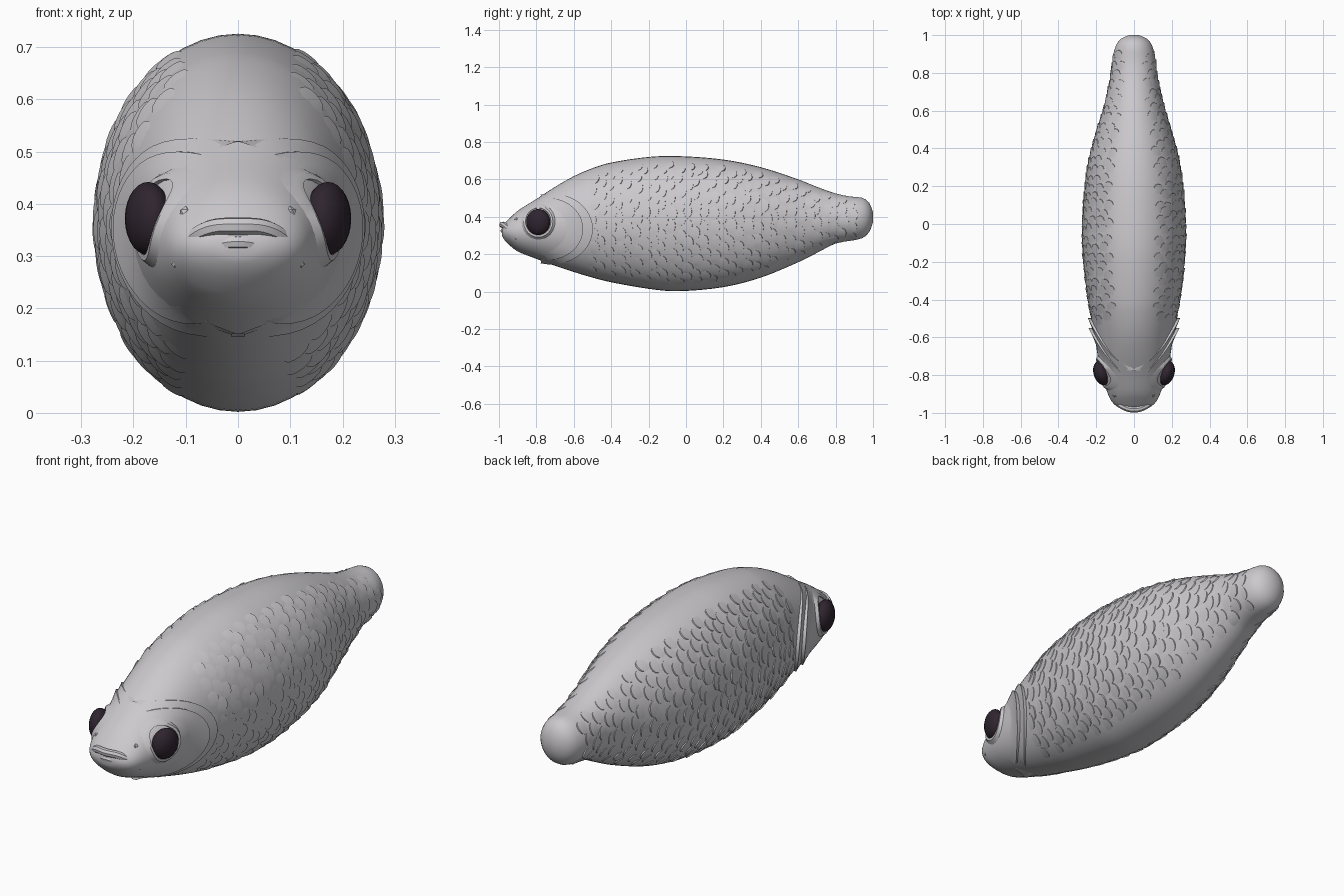
import bpy, bmesh, math, random
from mathutils import Vector

if "Cube" in bpy.data.objects:
    bpy.data.objects.remove(bpy.data.objects["Cube"])

random.seed(4)


def material(name, rgb):
    m = bpy.data.materials.new(name)
    m.diffuse_color = (*rgb, 1)
    m.use_nodes = True
    m.node_tree.nodes["Principled BSDF"].inputs["Base Color"].default_value = m.diffuse_color
    return m


SILVER = material("silver grey", (0.60, 0.585, 0.61))
DARK = material("dark plum", (0.028, 0.018, 0.028))

# Body stations: y, bottom z, top z, half width
ST = [(-0.985, .30, .345, .045), (-0.97, .275, .365, .085), (-0.94, .245, .395, .118),
      (-0.9, .215, .432, .138), (-0.8, .175, .495, .172), (-0.7, .138, .56, .192),
      (-0.6, .105, .617, .207), (-0.5, .075, .66, .226), (-0.4, .05, .69, .245),
      (-0.2, .015, .72, .268), (-0.05, .002, .725, .274), (0.2, .024, .706, .261),
      (0.4, .075, .665, .226), (0.6, .157, .60, .166), (0.7, .207, .56, .141),
      (0.8, .257, .525, .122), (0.88, .272, .508, .112), (0.94, .285, .502, .098),
      (0.98, .318, .475, .07), (1.0, .37, .425, .025)]


def section(y):
    """Smoothly interpolated bottom, top and half width at y."""
    y = min(max(y, ST[0][0]), ST[-1][0])
    i = max(k for k in range(len(ST) - 1) if ST[k][0] <= y)
    a, b = ST[i], ST[i + 1]
    p, q = ST[max(i - 1, 0)], ST[min(i + 2, len(ST) - 1)]
    d = b[0] - a[0]
    t = (y - a[0]) / d
    out = []
    for k in (1, 2, 3):
        m0 = (b[k] - p[k]) / (b[0] - p[0]) * d
        m1 = (q[k] - a[k]) / (q[0] - a[0]) * d
        out.append((2*t**3 - 3*t*t + 1) * a[k] + (t**3 - 2*t*t + t) * m0
                   + (3*t*t - 2*t**3) * b[k] + (t**3 - t*t) * m1)
    return out


def skin(y, ang, lift=0.0):
    """Point on the body at y and angle around it, raised by lift."""
    lo, hi, w = section(y)
    return Vector(((w + lift) * math.cos(ang), y,
                   (lo + hi) / 2 + ((hi - lo) / 2 + lift) * math.sin(ang)))


def side_x(y, z):
    lo, hi, w = section(y)
    s = (z - (lo + hi) / 2) / ((hi - lo) / 2)
    return w * math.sqrt(max(0.0, 1 - s * s))


def finish(bm, name, mat, angle=35):
    bmesh.ops.recalc_face_normals(bm, faces=bm.faces)
    me = bpy.data.meshes.new(name)
    bm.to_mesh(me)
    bm.free()
    me.materials.append(mat)
    ob = bpy.data.objects.new(name, me)
    bpy.context.collection.objects.link(ob)
    bpy.ops.object.select_all(action='DESELECT')
    ob.select_set(True)
    bpy.context.view_layer.objects.active = ob
    bpy.ops.object.shade_smooth_by_angle(angle=math.radians(angle))
    return ob


def grid(bm, rows, closed=False):
    """Skin a list of equally long point rows."""
    vs = [[bm.verts.new(p) for p in r] for r in rows]
    n = len(vs[0])
    for a, b in zip(vs, vs[1:]):
        for j in range(n if closed else n - 1):
            k = (j + 1) % n
            bm.faces.new((a[j], a[k], b[k], b[j]))
    return vs


# Body: lofted oval sections
ys = []
for a, b in zip(ST, ST[1:]):
    n = 4 if b[0] - a[0] > 0.09 else 2
    ys += [a[0] + (b[0] - a[0]) * k / n for k in range(n)]
ys.append(1.0)
bm = bmesh.new()
rings = grid(bm, [[skin(y, math.tau * j / 48) for j in range(48)] for y in ys], True)
bm.faces.new(rings[0])
bm.faces.new(rings[-1])
finish(bm, "body", SILVER)

# Scales: staggered rows of little crescents with a raised trailing edge
bm = bmesh.new()
for sx in (0, 1):
    for col in range(31):
        y0 = -0.50 + col * 0.046
        lo, hi, w = section(y0)
        h = (hi - lo) / 2
        rows = max(4, round(2.3 * (h + w) / 2 / 0.075))
        for r in range(rows):
            f = (r + 0.5 * (col % 2) + 0.25) / rows
            ang = (f - 0.5) * 2.2 + random.uniform(-.03, .03)
            yc = y0 + random.uniform(-.012, .012)
            half = 0.036 / ((h + w) / 2)
            high = random.uniform(.003, .0075)
            inner, edge, foot = [], [], []
            for k in range(7):
                u = -1 + k / 3
                c = math.sqrt(max(0, 1 - u * u))
                a = ang + half * u
                bulge = yc + 0.030 * c
                inner.append(skin(yc - 0.035, a, -0.002))
                edge.append(skin(bulge, a, high * c - 0.001))
                foot.append(skin(bulge + 0.002, a, -0.006))
            pts = [inner, edge, foot]
            if sx:
                pts = [[Vector((-p.x, p.y, p.z)) for p in row] for row in pts]
            grid(bm, pts)
finish(bm, "scales", SILVER, 25)


# Gill covers: nested curved plates that lift away from the head at the back
def gill_cover(name, yc, zc, ry, rz, lift, sx):
    bm = bmesh.new()
    rows = []
    for i in range(9):
        r = min(i, 7) / 7
        row = []
        for j in range(29):
            a = math.radians(-105 + 210 * j / 28)
            y, z = yc + r * ry * math.cos(a), zc + r * rz * math.sin(a)
            fade = 0.3 + 0.7 * max(0, math.cos(a))
            off = -0.01 + (lift + 0.01) * r * r * fade + 0.007 * r * (1 - fade)
            if i == 8:
                off = -0.012
            row.append((sx * (side_x(y, z) + off), y, z))
        rows.append(row)
    grid(bm, rows)
    finish(bm, name, SILVER)


def tube(name, pts, radii, mat=SILVER, flat=1.0):
    """Tapered tube along points, using a smooth curve through them."""
    cu = bpy.data.curves.new(name, 'CURVE')
    cu.dimensions = '3D'
    cu.bevel_depth = 1.0
    cu.bevel_resolution = 2
    cu.resolution_u = 5
    cu.use_fill_caps = True
    sp = cu.splines.new('BEZIER')
    sp.bezier_points.add(len(pts) - 1)
    for b, p, r in zip(sp.bezier_points, pts, radii):
        b.co, b.radius = p, r
        b.handle_left_type = b.handle_right_type = 'AUTO'
    tmp = bpy.data.objects.new(name, cu)
    bpy.context.collection.objects.link(tmp)
    me = bpy.data.meshes.new_from_object(tmp.evaluated_get(bpy.context.evaluated_depsgraph_get()))
    bpy.data.objects.remove(tmp)
    bm = bmesh.new()
    bm.from_mesh(me)
    bpy.data.meshes.remove(me)
    finish(bm, name, mat, 40)


def mirrored(half):
    return [(-x, y, z) for x, y, z in reversed(half[1:])] + half


def both(radii):
    return radii[:0:-1] + radii


# Lips: downturned upper lip with a smaller lower lip
tube("upper_lip", mirrored([(0, -.982, .357), (.055, -.968, .352), (.095, -.937, .325),
                            (.121, -.905, .283)]), both([.017, .017, .015, .008]))
tube("lower_lip", mirrored([(0, -.978, .326), (.05, -.962, .316), (.09, -.93, .288)]),
     both([.014, .012, .007]))

for side, sx in (("left", -1), ("right", 1)):
    gill_cover("rear_gill_cover_" + side, -.72, .335, .222, .19, .017, sx)
    gill_cover("front_gill_cover_" + side, -.735, .335, .185, .165, .024, sx)

    # Eyeball, tilted slightly to the front
    bm = bmesh.new()
    bmesh.ops.create_uvsphere(bm, u_segments=24, v_segments=14, radius=1)
    for v in bm.verts:
        x, y, z = v.co
        v.co = (sx * (.172 + .043 * x + .012 * y), -.79 + .064 * y, .372 + .07 * z)
    finish(bm, "eye_" + side, DARK, 60)

    # Socket rim around the eye, following the head
    bm = bmesh.new()
    rows = []
    for i in range(24):
        a = math.tau * (i % 24) / 24
        row = []
        for r, off in ((.96, -.01), (1.0, .010), (1.15, .012), (1.42, -.006)):
            y, z = -.79 + .068 * r * math.cos(a), .375 + .073 * r * math.sin(a)
            row.append((sx * (side_x(y, z) + off), y, z))
        rows.append(row)
    grid(bm, rows + rows[:1])
    bmesh.ops.remove_doubles(bm, verts=bm.verts, dist=1e-5)
    finish(bm, "eye_socket_" + side, SILVER)

    # Nostril: small faceted bump
    bm = bmesh.new()
    bmesh.ops.create_icosphere(bm, subdivisions=1, radius=.013)
    nx = side_x(-.895, .383)
    for v in bm.verts:
        v.co += Vector((sx * min(nx, .1), -.905, .383))
    finish(bm, "nostril_" + side, SILVER, 10)
